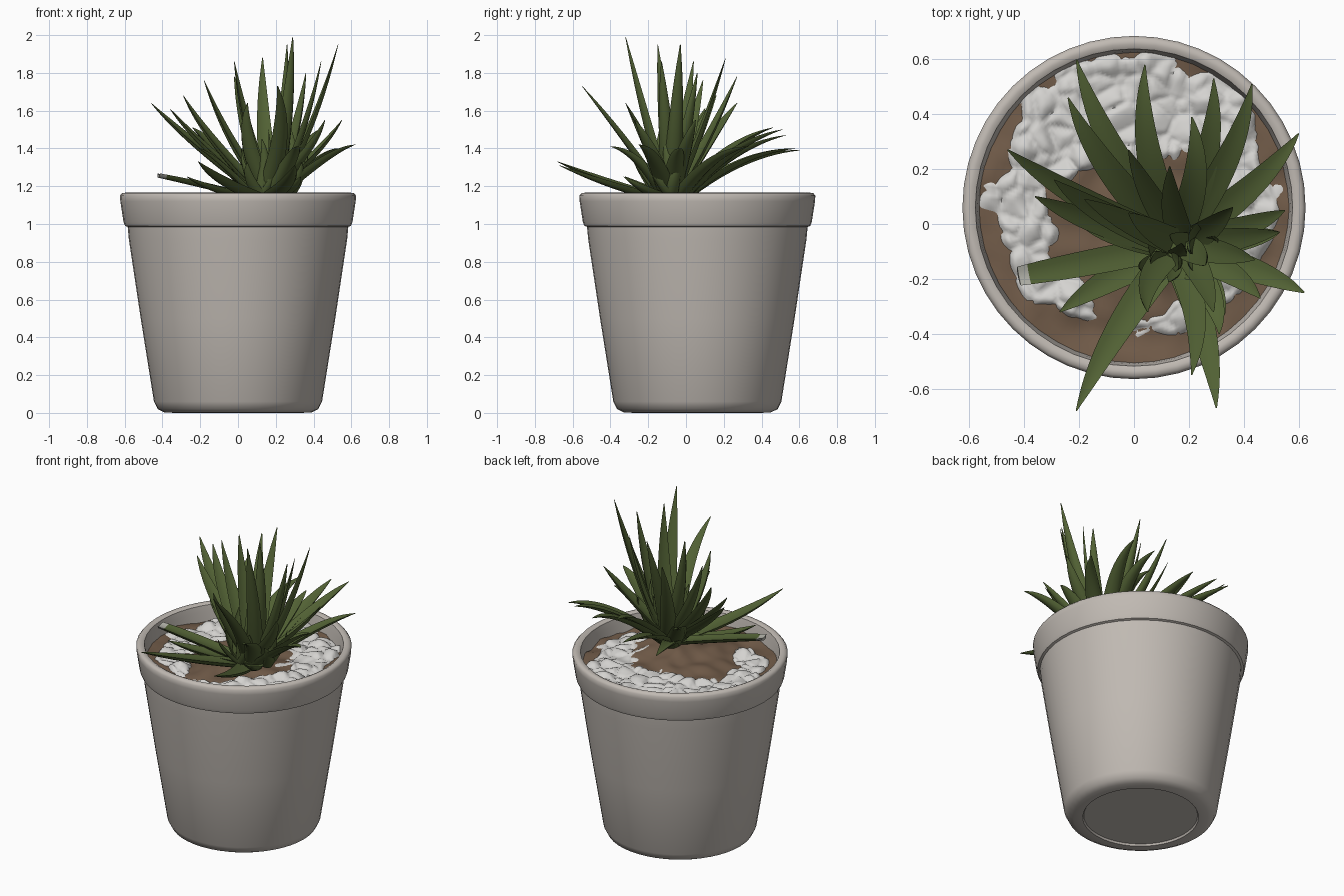
import bpy, bmesh, math
from mathutils import Vector, noise

cube = bpy.data.objects.get("Cube")
if cube:
    bpy.data.objects.remove(cube, do_unlink=True)

POT_Y = 0.06


def material(name, rgb):
    mat = bpy.data.materials.new(name)
    mat.use_nodes = True
    color = (*rgb, 1.0)
    mat.diffuse_color = color
    shader = next(n for n in mat.node_tree.nodes if n.type == 'BSDF_PRINCIPLED')
    shader.inputs["Base Color"].default_value = color
    shader.inputs["Roughness"].default_value = 0.7
    return mat


ceramic = material("warm grey ceramic", (0.53, 0.49, 0.45))
earth = material("brown soil", (0.165, 0.105, 0.066))
stone = material("white gravel", (0.66, 0.65, 0.63))
green = material("leaf green", (0.085, 0.122, 0.035))
cut_grey = material("pale cut leaf end", (0.45, 0.45, 0.40))


def finish(name, bm, mats, angle=50):
    bmesh.ops.recalc_face_normals(bm, faces=bm.faces)
    mesh = bpy.data.meshes.new(name)
    bm.to_mesh(mesh)
    bm.free()
    for mat in mats:
        mesh.materials.append(mat)
    obj = bpy.data.objects.new(name, mesh)
    bpy.context.collection.objects.link(obj)
    bpy.ops.object.select_all(action='DESELECT')
    obj.select_set(True)
    bpy.context.view_layer.objects.active = obj
    bpy.ops.object.shade_smooth_by_angle(angle=math.radians(angle))


def loft(bm, rings, cap_start=True):
    """Bridge equal rings of points, cap the ends and return the last cap."""
    loops = [[bm.verts.new(p) for p in ring] for ring in rings]
    n = len(loops[0])
    for a, b in zip(loops, loops[1:]):
        for i in range(n):
            j = (i + 1) % n
            bm.faces.new((a[i], a[j], b[j], b[i]))
    if cap_start:
        bm.faces.new(loops[0][::-1])
    return bm.faces.new(loops[-1])


def circle(radius, z, n=48, x=0, y=POT_Y):
    return [Vector((x + radius * math.cos(2 * math.pi * i / n),
                    y + radius * math.sin(2 * math.pi * i / n), z)) for i in range(n)]


# Pot: turned profile from base, up the wall, over the lip and inside
profile = [(0.33, 0.012), (0.336, 0.0), (0.39, 0.003), (0.425, 0.02), (0.445, 0.06),
           (0.515, 0.50), (0.578, 0.92), (0.584, 0.985), (0.598, 0.99), (0.606, 1.01),
           (0.623, 1.12), (0.625, 1.15), (0.614, 1.163), (0.595, 1.166), (0.578, 1.157),
           (0.57, 1.12), (0.555, 1.0)]
bm = bmesh.new()
loft(bm, [circle(r, z) for r, z in profile])
finish("pot", bm, [ceramic], 48)


# Soil: uneven disc with a mound below the plant
def soil_height(x, y):
    mound = 0.06 * math.exp(-((x - 0.13) ** 2 + (y + 0.08) ** 2) / 0.04)
    return 1.07 + mound + 0.025 * noise.noise(Vector((x * 9, y * 9, 0)))


# Gravel: lumpy blanket that sinks below the soil outside its ragged band
def gravel_height(x, y):
    radius = math.hypot(x, y - POT_Y)
    back = (y - POT_Y) / max(radius, 0.01)
    inner = 0.31 - 0.12 * max(0, back) ** 2
    outer = 0.53 + 0.05 * max(0, back) ** 4
    edge = min(radius - inner, outer - radius) + 0.01
    ragged = 0.13 * noise.noise(Vector((x * 7, y * 7, 5)))
    cover = edge + ragged - 0.13 * max(0, -back - 0.25)
    distances, _ = noise.voronoi(Vector((x * 11, y * 11, 1)))
    lump = 0.035 * (distances[1] - distances[0]) ** 0.5
    return soil_height(x, y) + max(-0.03, min(0.012, cover * 0.6)) + lump - 0.012


def ground(name, height, mat, steps, segments):
    bm = bmesh.new()
    rings = [circle(0.568 * k / steps, 0, segments) for k in range(steps, 0, -1)]
    for ring in rings:
        for p in ring:
            p.z = height(p.x, p.y)
    loft(bm, rings, cap_start=False)
    finish(name, bm, [mat], 80)


ground("soil", soil_height, earth, 24, 96)
ground("gravel", gravel_height, stone, 60, 220)

# Stem: short stalk holding the rosette
bm = bmesh.new()
loft(bm, [circle(r, z, 12, 0.16, -0.09)
          for r, z in ((0.06, 1.05), (0.06, 1.12), (0.08, 1.17), (0.04, 1.22))])
finish("stem", bm, [green])

# Leaf cross-section: (across, thickness), channelled above and rounded below
SECTION = [(-1, 0.22), (-0.5, 0.1), (0, 0.04), (0.5, 0.1), (1, 0.22),
           (0.75, -0.2), (0.3, -0.42), (-0.3, -0.42), (-0.75, -0.2)]


def leaf(name, tip, width, bend, root=(0.15, -0.08, 1.14), sway=0.08, blunt=0.0):
    tip, root = Vector(tip), Vector(root)
    out = tip - root
    base = root + Vector((out.x, out.y, 0)) * 0.1
    mid = (base + tip) / 2 + Vector((math.copysign(sway, out.x), 0, bend))
    rings = []
    for k in range(15):
        t = k / 14
        point = base * (1 - t) ** 2 + mid * 2 * t * (1 - t) + tip * t * t
        tangent = ((mid - base) * (1 - t) + (tip - mid) * t).normalized()
        side = Vector((-out.y, out.x, 0)).normalized()
        side = (side - tangent * side.dot(tangent)).normalized()
        up = tangent.cross(side)
        taper = 1 - t * (1 - blunt)
        w = width * max(0.04, taper ** 0.85 * (0.9 + 0.8 * t))
        rings.append([point + side * a * w + up * b * w for a, b in SECTION])
    bm = bmesh.new()
    cap = loft(bm, rings)
    if blunt:
        for face in bm.faces:
            if face == cap or face.calc_center_median().x < -0.395:
                face.material_index = 1
    finish(name, bm, [green, cut_grey], 60)


# Back and side leaves arch outward
arched_tips = [(-0.21, 0.60, 1.39), (-0.24, 0.46, 1.51), (0.04, 0.58, 1.40),
               (0.62, -0.25, 1.42), (0.60, 0.33, 1.41), (0.43, 0.51, 1.50),
               (0.29, 0.53, 1.47), (0.53, -0.03, 1.40), (0.21, 0.39, 1.43),
               (-0.21, 0.02, 1.40), (0.31, -0.40, 1.41)]
for i, tip in enumerate(arched_tips):
    leaf(f"arched_leaf_{i + 1}", tip, 0.06, 0.12)

# Front leaves lie low and lift at the tip
front_tips = [(-0.27, -0.32, 1.25), (-0.21, -0.68, 1.33), (0.30, -0.67, 1.31),
              (0.33, -0.33, 1.25)]
for i, tip in enumerate(front_tips):
    leaf(f"front_leaf_{i + 1}", tip, 0.062, -0.02, sway=0.05)

# Middle leaves rise at a slant
mid_tips = [(-0.46, 0.27, 1.64), (-0.36, 0.10, 1.61), (-0.29, 0.16, 1.68),
            (0.21, -0.55, 1.73), (0.55, 0.05, 1.55), (0.05, -0.32, 1.64),
            (0.46, -0.27, 1.55)]
for i, tip in enumerate(mid_tips):
    leaf(f"middle_leaf_{i + 1}", tip, 0.056, 0.03, (0.15, -0.08, 1.18))

# Tall leaves sweep upward
tall_tips = [(0.53, -0.03, 1.95), (0.29, -0.32, 1.99), (0.26, -0.15, 1.95),
             (0.44, -0.13, 1.86), (0.13, 0.21, 1.88), (-0.02, 0.27, 1.78),
             (-0.18, 0.09, 1.76), (0.36, 0.06, 1.80), (-0.02, 0.04, 1.86)]
for i, tip in enumerate(tall_tips):
    leaf(f"tall_leaf_{i + 1}", tip, 0.054, -0.06, (0.18, -0.08, 1.18), 0.03)

# Broken leaf with a pale cut end
leaf("cut_leaf", (-0.42, -0.19, 1.26), 0.05, 0.01, sway=0, blunt=0.35)

# Short inner leaves fill the two hearts of the rosette
for heart, (x, y) in enumerate(((0.12, -0.14), (0.26, -0.08))):
    for i in range(8):
        angle = i * 2.4 + heart
        reach = 0.04 + 0.016 * i
        tip = (x + reach * math.cos(angle), y + reach * math.sin(angle), 1.5 - 0.025 * i)
        leaf(f"inner_leaf_{heart + 1}_{i + 1}", tip, 0.042, 0, (x, y, 1.15), 0.04)
